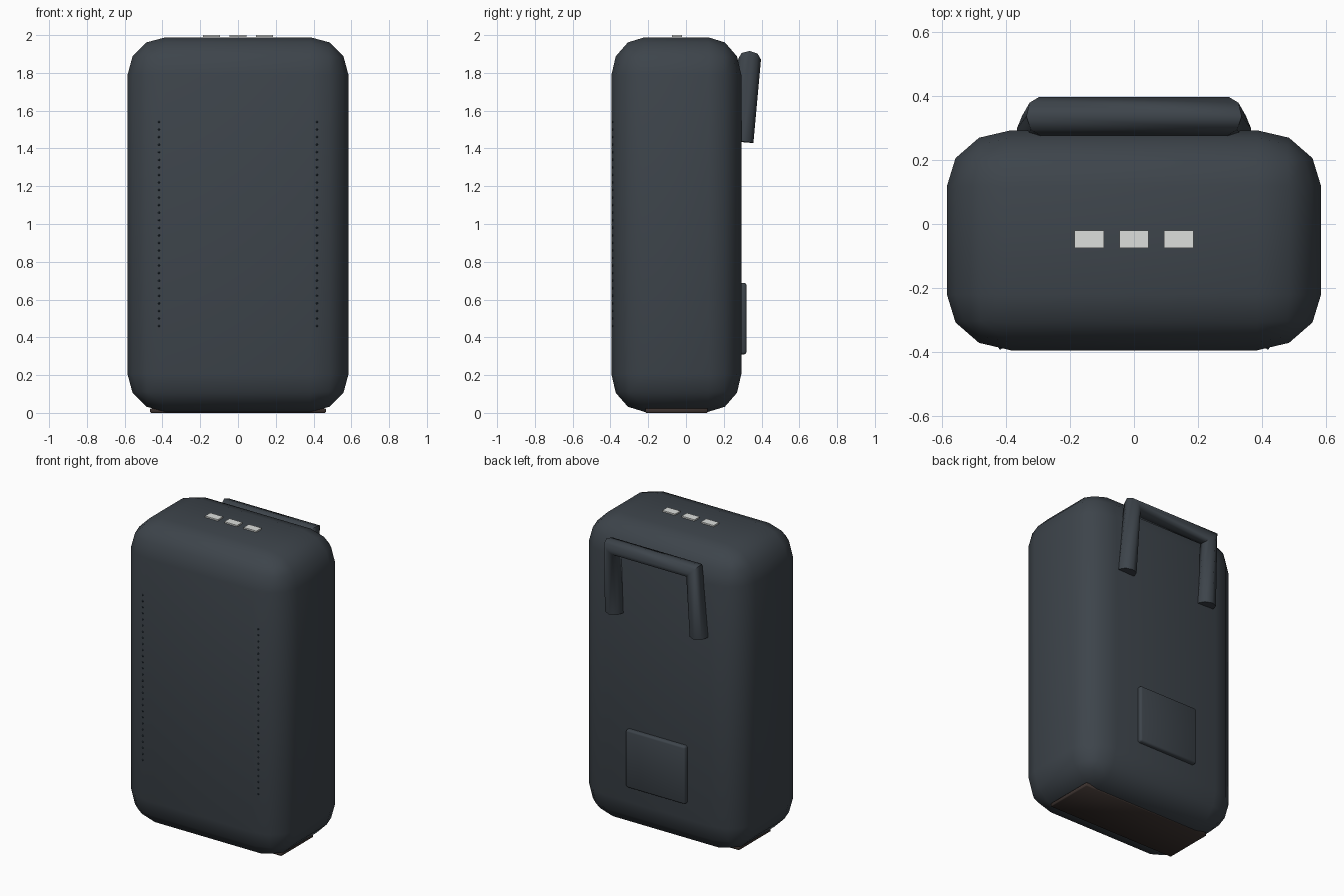
import bpy, bmesh, math
from mathutils import Vector

if "Cube" in bpy.data.objects:
    bpy.data.objects.remove(bpy.data.objects["Cube"])


def material(name, rgb):
    m = bpy.data.materials.new(name)
    m.diffuse_color = (*rgb, 1)
    m.use_nodes = True
    m.node_tree.nodes["Principled BSDF"].inputs["Base Color"].default_value = m.diffuse_color
    return m


SLATE = material("slate fabric", (0.047, 0.058, 0.070))
STITCH = material("dark blue thread", (0.020, 0.035, 0.050))
LIGHT = material("pale grey", (0.72, 0.74, 0.72))
BROWN = material("dark brown", (0.045, 0.032, 0.028))


def finish(name, bm, mat, angle=60):
    bmesh.ops.recalc_face_normals(bm, faces=bm.faces)
    me = bpy.data.meshes.new(name)
    bm.to_mesh(me)
    bm.free()
    ob = bpy.data.objects.new(name, me)
    bpy.context.collection.objects.link(ob)
    me.materials.append(mat)
    bpy.ops.object.select_all(action='DESELECT')
    ob.select_set(True)
    bpy.context.view_layer.objects.active = ob
    bpy.ops.object.shade_smooth_by_angle(angle=math.radians(angle))
    return ob


def box(name, lo, hi, mat, bevel=0.0, segments=1, squash=1.0, angle=60):
    """Box from corner to corner; squash flattens the bevel along y."""
    lo, hi = Vector(lo), Vector(hi)
    size, mid = hi - lo, (lo + hi) / 2
    bm = bmesh.new()
    bmesh.ops.create_cube(bm, size=1)
    bmesh.ops.scale(bm, vec=(size.x, size.y / squash, size.z), verts=bm.verts)
    if bevel:
        bmesh.ops.bevel(bm, geom=bm.edges[:], offset=bevel, segments=segments,
                        profile=0.5, affect='EDGES')
    bmesh.ops.scale(bm, vec=(1, squash, 1), verts=bm.verts)
    bmesh.ops.translate(bm, vec=mid, verts=bm.verts)
    return finish(name, bm, mat, angle)


# Main padded body
box("body", (-0.585, -0.395, 0.006), (0.585, 0.293, 1.988), SLATE, 0.2, 3, 0.87)

# Base panel
box("base_panel", (-0.465, -0.215, 0.0), (0.465, 0.115, 0.024), BROWN, 0.004)

# Back pocket
box("back_pocket", (-0.215, 0.25, 0.31), (0.215, 0.32, 0.688), SLATE, 0.012, 2)

# Indicator plates on top
for i, x in enumerate((-0.14, 0, 0.14)):
    box(f"top_plate_{i + 1}", (x - 0.046, -0.075, 1.991), (x + 0.046, -0.021, 2.0), LIGHT)

# Carry handle: eight-sided tube swept along a U path with narrow corners
path = [Vector(p) for p in ((-0.307, 0.297, 1.435), (-0.295, 0.337, 1.873),
                            (0.295, 0.337, 1.873), (0.307, 0.297, 1.435))]
bm = bmesh.new()
rings = []
for i, p in enumerate(path):
    d_in = (p - path[i - 1]).normalized() if i else Vector()
    d_out = (path[i + 1] - p).normalized() if i < 3 else Vector()
    t = (d_in + d_out).normalized()
    u = Vector((0, 1, 0))
    u = (u - t * u.dot(t)).normalized()
    v = t.cross(u)
    rings.append([bm.verts.new(p + 0.06 * (u * math.cos(a) + v * math.sin(a)))
                  for a in (k * math.tau / 8 for k in range(8))])
for a, b in zip(rings, rings[1:]):
    for k in range(8):
        n = (k + 1) % 8
        bm.faces.new((a[k], a[n], b[n], b[k]))
bm.faces.new(rings[0])
bm.faces.new(rings[-1])
finish("carry_handle", bm, SLATE)

# Front stitching, two rows of small beads
bm = bmesh.new()
for side in (-1, 1):
    for k in range(28):
        r = bmesh.ops.create_icosphere(bm, subdivisions=1, radius=0.006)
        bmesh.ops.translate(bm, vec=(side * 0.418, -0.387, 0.46 + k * 0.04), verts=r["verts"])
finish("front_stitching", bm, STITCH)
